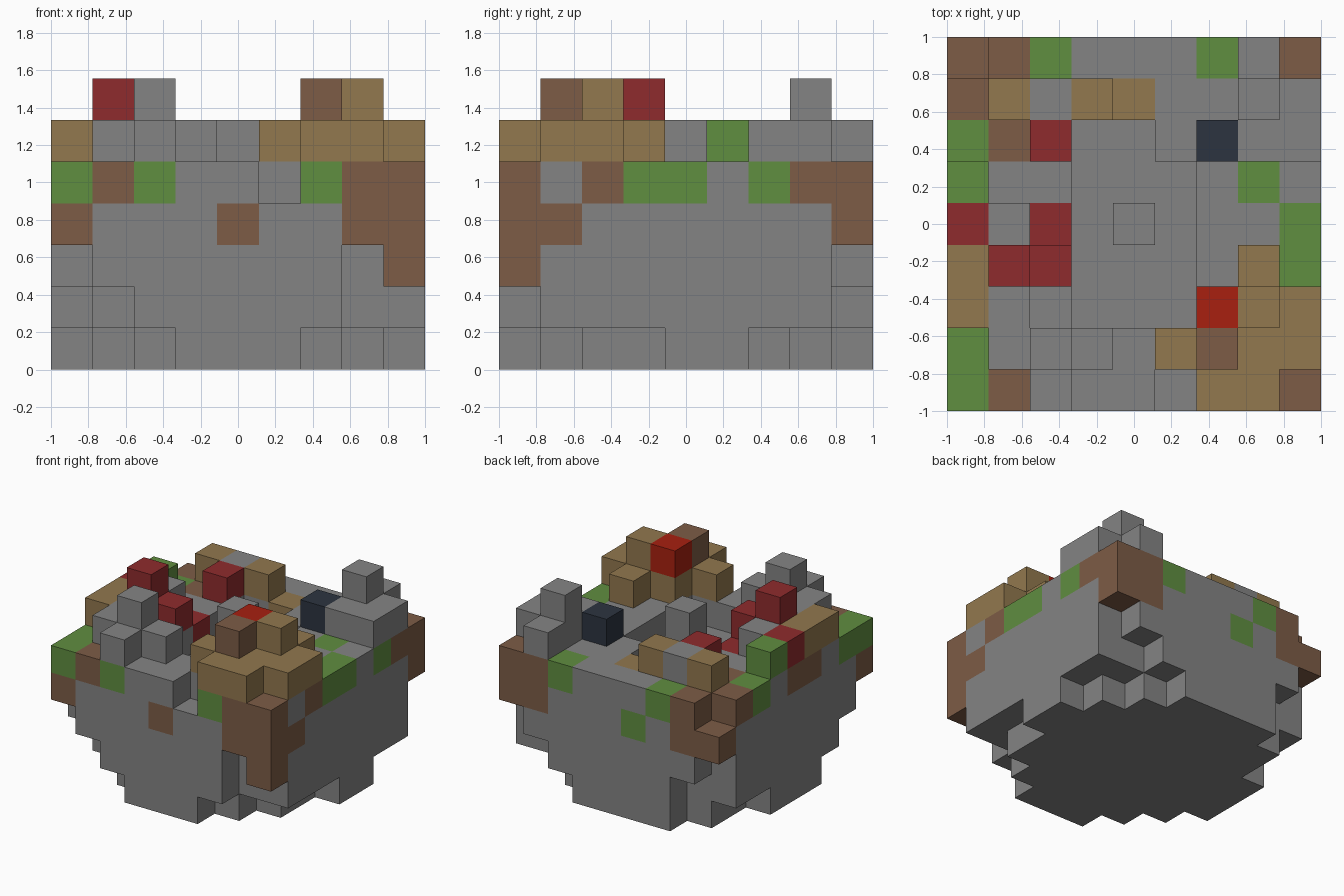
import bpy
import bmesh
from mathutils import Vector

cube = bpy.data.objects.get("Cube")
if cube:
    bpy.data.objects.remove(cube, do_unlink=True)

N = 9
CELL = 2 / N

# letter -> (object name, material name, sRGB colour)
KINDS = {
    "s": ("stone_bowl", "stone grey", "848484"),
    "d": ("dirt_patches", "earth brown", "7d5c46"),
    "g": ("grass_patches", "grass green", "608e40"),
    "t": ("timber_blocks", "timber tan", "92784e"),
    "r": ("brick_blocks", "brick red", "8f2b2d"),
    "f": ("ember_block", "bright red", "a82010"),
    "n": ("dark_block", "dark navy", "2c3440"),
}

# Stepped underside: first and last column of each row, front row first
LOWER = [
    ["35", "26", "17", "07", "08", "08", "17", "16", "25"],
    ["26", "18", "08", "08", "08", "08", "08", "08", "26"],
    ["16", "08", "08", "08", "08", "08", "08", "08", "17"],
]

# Upper layers as plans, front row first, dots are empty
UPPER = [
    # wide belt
    ["dsssdssdd", "ssssssssd", "sssssssss", "sssssssss", "sssssssss",
     "sssssssss", "sssssssss", "sssssssss", "ddsgsssdd"],
    # rim
    ["gdgss.gdd", "gssssssss", "sss...ssd", "dss...ssg", "dsr.s.ssg",
     "sss...sgs", "gds..sssg", "dssstsssd", ".dgsssgdd"],
    # blocks standing on the rim
    ["..s...tt.", ".sss.tttt", "ts....ttt", "trr....t.", "rs..s....",
     "g........", "..r...nss", ".tst...ss", ".......s."],
    # tallest blocks
    [".........", "..s...d..", "......ft.", ".r.......", ".........",
     ".........", ".........", ".......s.", "........."],
]


def material(name, code):
    """Flat material from an sRGB hex code."""
    rgb = []
    for p in range(0, 6, 2):
        c = int(code[p:p + 2], 16) / 255
        rgb.append(((c + 0.055) / 1.055) ** 2.4)
    mat = bpy.data.materials.new(name)
    mat.use_nodes = True
    colour = (*rgb, 1)
    mat.diffuse_color = colour
    bsdf = next(n for n in mat.node_tree.nodes if n.type == "BSDF_PRINCIPLED")
    bsdf.inputs["Base Color"].default_value = colour
    bsdf.inputs["Roughness"].default_value = 0.9
    return mat


# Fill the block grid
cells = {}
for k, rows in enumerate(LOWER):
    for j, (first, last) in enumerate(rows):
        for i in range(int(first), int(last) + 1):
            cells[i, j, k] = "s"
cells[N - 1, 0, 2] = "d"  # hanging root at the front corner
for k, rows in enumerate(UPPER, len(LOWER)):
    for j, row in enumerate(rows):
        for i, letter in enumerate(row):
            if letter != ".":
                cells[i, j, k] = letter


def add_open_faces(bm, cell):
    """Add the faces of one block that touch no other block."""
    centre = Vector(cell) + Vector((0.5, 0.5, 0.5))
    for axis in range(3):
        for sign in (-1, 1):
            step = Vector((0, 0, 0))
            step[axis] = sign
            if tuple(int(c + s) for c, s in zip(cell, step)) in cells:
                continue
            u = Vector((0, 0, 0))
            u[(axis + 1) % 3] = 0.5
            v = step.cross(u)
            mid = centre + step * 0.5
            corners = (mid - u - v, mid + u - v, mid + u + v, mid - u + v)
            bm.faces.new([bm.verts.new(c) for c in corners])


# One object per kind of block
for letter, (part, mat_name, code) in KINDS.items():
    bm = bmesh.new()
    for cell, kind in cells.items():
        if kind == letter:
            add_open_faces(bm, cell)
    bmesh.ops.remove_doubles(bm, verts=bm.verts, dist=0.001)
    for vert in bm.verts:
        x, y, z = vert.co
        vert.co = (x * CELL - 1, y * CELL - 1, z * CELL)
    mesh = bpy.data.meshes.new(part)
    bm.to_mesh(mesh)
    bm.free()
    mesh.materials.append(material(mat_name, code))
    bpy.context.collection.objects.link(bpy.data.objects.new(part, mesh))
